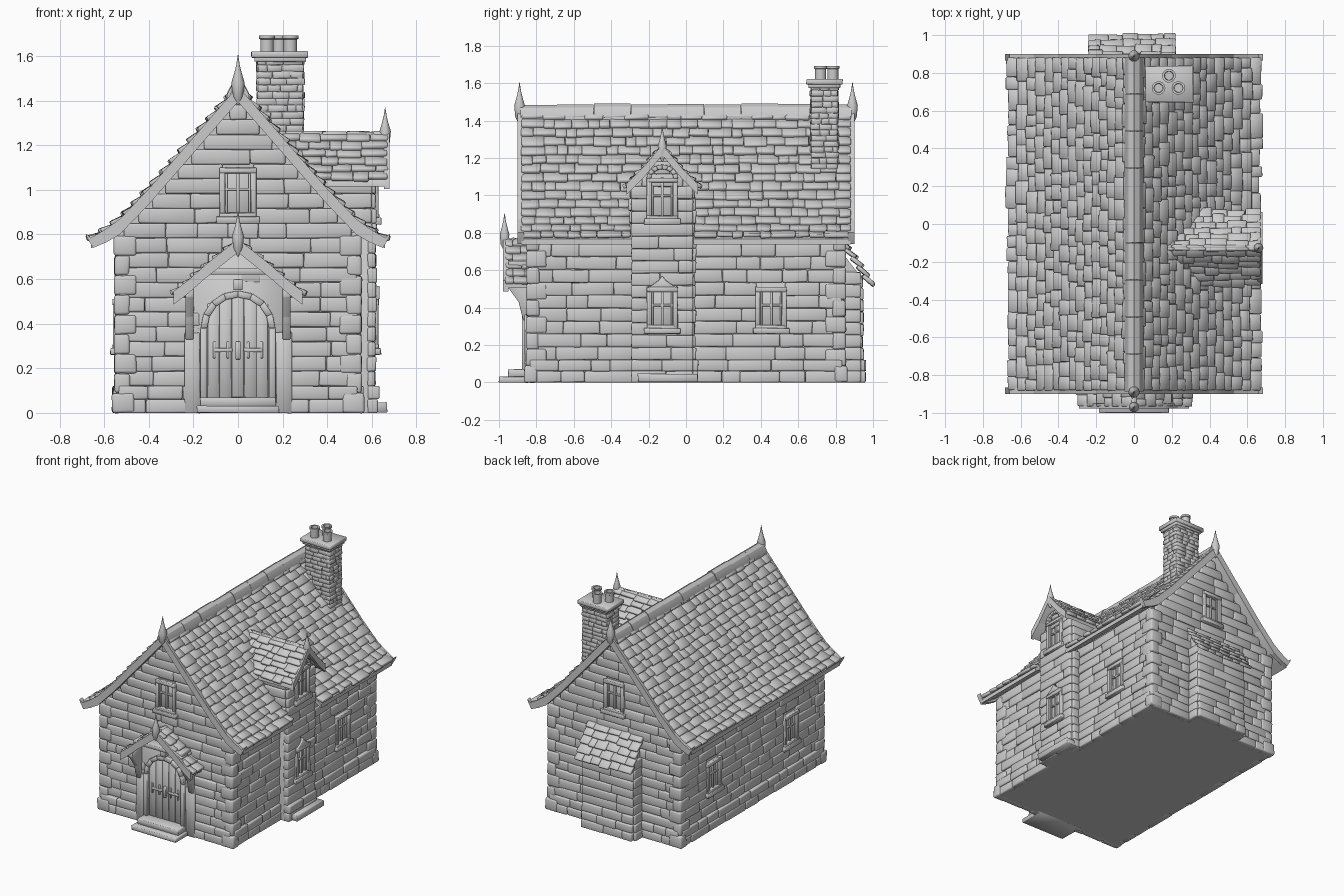
import bpy, bmesh, math, random
from mathutils import Vector, Matrix

random.seed(4)
if "Cube" in bpy.data.objects:
    bpy.data.objects.remove(bpy.data.objects["Cube"])

stone = bpy.data.materials.new("pale_grey")
stone.use_nodes = True
stone.diffuse_color = (0.6, 0.6, 0.6, 1)
stone.node_tree.nodes["Principled BSDF"].inputs["Base Color"].default_value = (0.6, 0.6, 0.6, 1)
X, Y, Z = Vector((1, 0, 0)), Vector((0, 1, 0)), Vector((0, 0, 1))
rnd = random.uniform


def frame(origin, u, v=Z):
    """Local axes: u along a surface, v up it, d outwards."""
    m = Matrix((u, v, u.cross(v))).transposed().to_4x4()
    m.translation = origin
    return m


def block(bm, m, u, v, d, j=0.0):
    p = [bm.verts.new(m @ Vector((a + rnd(-j, j), b + rnd(-j, j), c + rnd(-j, j))))
         for c in d for b in v for a in u]
    for f in ((0, 2, 3, 1), (4, 5, 7, 6), (0, 1, 5, 4), (2, 6, 7, 3), (0, 4, 6, 2), (1, 3, 7, 5)):
        bm.faces.new([p[i] for i in f])


def prism(bm, m, pts, d):
    lo, hi = [[bm.verts.new(m @ Vector((a, b, c))) for a, b in pts] for c in d]
    bm.faces.new(lo[::-1])
    bm.faces.new(hi)
    for i in range(len(pts)):
        k = (i + 1) % len(pts)
        bm.faces.new((lo[i], lo[k], hi[k], hi[i]))


def band(bm, m, outer, inner, d):
    for i in range(len(outer) - 1):
        prism(bm, m, (outer[i], outer[i + 1], inner[i + 1], inner[i]), d)


def shift(pts, dz, du=0):
    return [(a + du, b + dz) for a, b in pts]


def mirrored(half):
    return [(-a, b) for a, b in half[:0:-1]] + list(half)


def lathe(bm, at, prof, n=10):
    rings = [[bm.verts.new(Vector(at) + Vector((r * math.cos(k * math.tau / n),
              r * math.sin(k * math.tau / n), z))) for k in range(n)] for r, z in prof]
    for a, b in zip(rings, rings[1:]):
        for k in range(n):
            bm.faces.new((a[k], a[(k + 1) % n], b[(k + 1) % n], b[k]))
    bm.faces.new(rings[0][::-1])
    bm.faces.new(rings[-1])


def clad(bm, m, z0, z1, step, span, length, d, holes=(), j=0.003):
    """Courses of stones over a wall, leaving holes (u0, u1, v0, v1)."""
    rows = max(1, round((z1 - z0) / step))
    h = (z1 - z0) / rows
    for r in range(rows):
        v = z0 + r * h
        parts = [span(v + h * 0.8)]
        for a, b, c, e in holes:
            if c < v + h / 2 < e:
                parts = [q for p in parts for q in ((p[0], min(p[1], a)), (max(p[0], b), p[1]))]
        for a, b in parts:
            while b - a > 0.02:
                w = length * rnd(0.6, 1.5)
                e = b if b - a - w < length * 0.4 else a + w
                block(bm, m, (a, e), (v, v + h), (-0.02, d + rnd(-0.004, 0.004)), j)
                a = e


def shingles(bm, path, u, spans, rows, width):
    lens = [(b - a).length for a, b in zip(path, path[1:])]

    def at(t):
        s = t * sum(lens)
        for k, l in enumerate(lens):
            if s <= l or k == len(lens) - 1:
                return path[k].lerp(path[k + 1], s / l)
            s -= l
    for r in range(rows):
        a, b = at(r / rows), at((r + 1) / rows)
        b = b + u.cross((a - b).normalized()) * 0.018
        m = frame(b, u, (a - b).normalized())
        for lo, hi in spans((a.z + b.z) / 2):
            while hi - lo > 0.01:
                w = width * rnd(0.6, 1.5)
                e = hi if hi - lo - w < width * 0.5 else lo + w
                block(bm, m, (lo, e), (rnd(-0.014, 0.004), (a - b).length + 0.01), (-0.022, 0), 0.003)
                lo = e


def finish(name, bm, bevel=0.0, segs=1):
    bmesh.ops.recalc_face_normals(bm, faces=bm.faces[:])
    if bevel:
        bmesh.ops.bevel(bm, geom=bm.edges[:], offset=bevel, segments=segs,
                        affect='EDGES', profile=0.5, clamp_overlap=True)
    me = bpy.data.meshes.new(name)
    bm.to_mesh(me)
    bm.free()
    me.materials.append(stone)
    ob = bpy.data.objects.new(name, me)
    bpy.context.collection.objects.link(ob)
    bpy.ops.object.select_all(action='DESELECT')
    ob.select_set(True)
    bpy.context.view_layer.objects.active = ob
    bpy.ops.object.shade_smooth_by_angle(angle=math.radians(50))


# Shared outlines: roof slope, dormer and porch slopes
ROOF = [(0, 1.46), (.2, 1.23), (.4, 1.0), (.53, .865), (.6, .815), (.66, .78)]
DORMER = [(0, 1.26), (.1, 1.14), (.19, 1.05)]
PORCH = [(0, .77), (.15, .65), (.23, .58), (.29, .535)]
DY = -.127
WORLD, SIDE = frame((0, 0, 0), X), frame((0, DY, 0), Y)


def roof_x(z):
    for (a, p), (b, q) in zip(ROOF, ROOF[1:]):
        if q <= z <= p:
            return a + (b - a) * (p - z) / (p - q)
    return 0 if z > 1 else .66


def gable(z):
    w = min(.535, roof_x(z + .05)) if z > .75 else .535
    return -w, w


# Solid cores of house, bay and rear annex
bm = bmesh.new()
prism(bm, WORLD, [(-.53, 0)] + mirrored([(0, 1.41), (.2, 1.18), (.4, .95), (.53, .82)]) + [(.53, 0)], (-.83, .83))
prism(bm, SIDE, [(-.16, 0), (.16, 0), (.16, 1.05), (0, 1.22), (-.16, 1.05)], (.3, .6))
prism(bm, frame((0, 0, 0), Y), [(.8, 0), (.93, 0), (.93, .57), (.8, .74)], (-.21, .19))
finish("wall_core", bm)

# Stone courses on every wall, with a thicker plinth
walls = {
    "front": (frame((0, -.83, 0), X), gable, 1.38, [(-.07, .07, .88, 1.09), (-.17, .17, 0, .6)]),
    "back": (frame((0, .83, 0), -X), gable, 1.38, [(-.07, .07, .88, 1.09), (-.19, .21, 0, .6)]),
    "left": (frame((.53, 0, 0), Y), lambda z: (-.835, .835), .81, [(.38, .53, .28, .51), (-.28, .03, 0, .9)]),
    "right": (frame((-.53, 0, 0), -Y), lambda z: (-.835, .835), .81, [(-.53, -.38, .28, .51), (.38, .53, .28, .51)]),
    "bay": (frame((.6, DY, 0), Y), lambda z: (-.165, .165) if z < 1.05 else ((z - 1.21), (1.21 - z)), 1.18,
            [(-.075, .075, .28, .51), (-.075, .075, .88, 1.08)]),
    "bay_front": (frame((0, DY - .16, 0), X), lambda z: (max(.53, roof_x(z)) if z < .8 else roof_x(z), .6), 1.05, []),
    "bay_back": (frame((0, DY + .16, 0), -X), lambda z: (-.6, -(.53 if z < .8 else roof_x(z))), 1.05, []),
    "annex": (frame((0, .93, 0), -X), lambda z: (-.2, .22), .57, []),
    "annex_left": (frame((.19, 0, 0), Y), lambda z: (.83, .935), .59, []),
    "annex_right": (frame((-.21, 0, 0), -Y), lambda z: (-.935, -.83), .59, []),
}
for name, (m, span, top, holes) in walls.items():
    bm = bmesh.new()
    clad(bm, m, .12, top, .067, span, .19, .018, holes)
    finish(name + "_wall_stones", bm, .008, 2)
    bm = bmesh.new()
    clad(bm, m, 0, .12, .06, span, .16, .03, [h for h in holes if h[2] == 0], .002)
    finish(name + "_plinth_stones", bm, .008, 2)

# Corner stones, alternating long and short
bm = bmesh.new()
for sx in (-1, 1):
    for sy in (-1, 1):
        for k in range(9):
            lx, ly = ((.1, .07), (.07, .11))[k % 2]
            out = .565 if k == 0 else .555
            h = .088
            block(bm, WORLD, (sx * (out - lx), sx * out), (k * h, k * h + h),
                  (sy * (out + .3 - ly), sy * (out + .3)), .003)
finish("corner_stones", bm, .012, 2)

# Main roof deck, open where the bay rises through the eaves
bm = bmesh.new()
low = shift(ROOF, -.012)
top_part = mirrored(low[:4])
band(bm, WORLD, top_part, shift(top_part, -.05), (-.88, .88))
for s, d in ((-1, (-.88, .88)), (1, (-.88, -.04)), (1, (.29, .88))):
    eave = [(s * a, b) for a, b in low[3:]]
    band(bm, WORLD, eave, shift(eave, -.03), d)
finish("roof_deck", bm)

# Shingles on main roof, dormer, porch and annex
bm = bmesh.new()
for s in (-1, 1):
    shingles(bm, [Vector((s * a, 0, b)) for a, b in ROOF], Y * s,
             lambda z: [(-.88, -.295), (.045, .88)] if s > 0 and z < 1.03 else [(-.88, .88)], 15, .09)
finish("roof_shingles", bm, .004)
bm = bmesh.new()
for s in (-1, 1):
    shingles(bm, [Vector((0, DY + s * a, b)) for a, b in DORMER], X * -s,
             lambda z: [sorted((-s * (roof_x(z) - .05), -s * .67))], 6, .08)
finish("dormer_shingles", bm, .004)
bm = bmesh.new()
for s in (-1, 1):
    shingles(bm, [Vector((s * a, 0, b)) for a, b in PORCH], Y * s,
             lambda z: [sorted((-.965 * s, -.83 * s))], 6, .06)
finish("porch_shingles", bm, .004)
bm = bmesh.new()
shingles(bm, [Vector((0, a, b)) for a, b in ((.83, .76), (.92, .64), (.99, .525))], -X, lambda z: [(-.22, .24)], 5, .08)
finish("annex_shingles", bm, .004)

# Ridge tiles
bm = bmesh.new()
cap = mirrored([(0, 1.488), (.028, 1.472), (.05, 1.43)])
for k in range(9):
    p = shift(cap, rnd(-.004, .004))
    band(bm, WORLD, p, shift(p, -.03), (-.885 + k * .197, -.69 + k * .197))
finish("ridge_tiles", bm)

# Bargeboards with upturned tips, and small roof decks
bm = bmesh.new()
verge = mirrored(shift(ROOF, .005) + [(.683, .805)])
under = mirrored([(a, b - .065) for a, b in ROOF[:4]] + [(.59, .765), (.65, .74), (.678, .787)])
for d in ((.865, .9), (-.9, -.865)):
    band(bm, WORLD, verge, under, d)
p = mirrored(PORCH)
band(bm, WORLD, shift(p, -.005), shift(p, -.03), (.82, .955))
band(bm, WORLD, shift(p, .01), shift(p, -.05), (.95, .978))
p = mirrored(DORMER)
band(bm, SIDE, shift(p, -.01), shift(p, -.035), (.22, .66))
band(bm, SIDE, shift(p, .012), shift(p, -.045), (.655, .68))
finish("bargeboards", bm)

# Finials
bm = bmesh.new()
for at, s in (((0, -.89, 1.5), 1), ((0, .89, 1.5), 1), ((0, -.97, .81), .9), ((.66, DY, 1.28), .85)):
    lathe(bm, at, [(r * s, z * s) for r, z in ((.004, -.12), (.024, -.08), (.03, -.02), (.018, .02), (.008, .06), (.001, .105))])
finish("finials", bm)

# Windows: pane, surround, glazing bars and sill
bm = bmesh.new()
spots = [("front", 0, .985), ("back", 0, .985), ("left", .455, .395), ("right", .455, .395),
         ("right", -.455, .395), ("bay", 0, .395), ("bay", 0, .98)]
for wall, u, v in spots:
    m = walls[wall][0] @ Matrix.Translation((u, v, 0))
    w, h, t = .083, .115, .026
    block(bm, m, (-w, w), (-h, h), (-.02, .004))
    for s in (-1, 1):
        block(bm, m, (s * w, s * (w - t)), (-h, h), (-.01, .03), .002)
        block(bm, m, (-w, w), (s * h, s * (h - t)), (-.01, .032), .002)
        block(bm, m, (s * .057, s * .047), (-h, h), (-.01, .016))
    block(bm, m, (-.007, .007), (-h, h), (-.01, .018))
    block(bm, m, (-w, w), (.012, .024), (-.01, .016))
    block(bm, m, (-w - .014, w + .014), (-h - .02, -h + .01), (-.01, .042), .002)
prism(bm, SIDE, [(-.07, .51), (.07, .51), (.02, .545), (0, .57), (-.02, .545)], (.6, .635))
arc = [(math.cos(k * math.pi / 8), math.sin(k * math.pi / 8)) for k in range(9)]
band(bm, SIDE, [(a * .085, 1.09 + b * .075) for a, b in arc], [(a * .06, 1.09 + b * .05) for a, b in arc], (.6, .635))
finish("windows", bm, .002)

# Porch: backing, arched surround, planked door, straps, brackets, steps
bm = bmesh.new()
prism(bm, WORLD, [(-.2, 0), (.2, 0), (.2, .58), (0, .73), (-.2, .58)], (.8, .852))


def arch(r):
    return [(r, .05)] + [(a * r, .38 + b * r) for a, b in arc] + [(-r, .05)]


band(bm, WORLD, arch(.168), arch(.138), (.84, .878))
block(bm, WORLD, (-.2, .2), (.62, .65), (.84, .95))
block(bm, WORLD, (-.02, .02), (.55, .6), (.84, .89))
for k in range(5):
    a = -.136 + k * .0545
    top = .38 + math.sqrt(.138 ** 2 - (min(abs(a), abs(a + .053)) if k != 2 else 0) ** 2)
    prism(bm, WORLD, [(a, .06), (a + .052, .06), (a + .052, top), (a, top)], (.84, .858))
for s in (-1, 1):
    block(bm, WORLD, (s * .025, s * .11), (.272, .29), (.85, .868))
    for x in (.04, .1):
        block(bm, WORLD, (s * x, s * (x + .012)), (.245, .32), (.85, .866))
    block(bm, WORLD, (s * .17, s * .24), (0, .36), (.83, .862), .003)
    prism(bm, frame((0, 0, 0), Y), [(-.84, .33), (-.87, .33), (-.895, .43), (-.96, .52), (-.96, .56), (-.84, .56)],
          (s * .2, s * .235))
block(bm, WORLD, (-.012, .012), (.24, .32), (.85, .872))
block(bm, WORLD, (-.185, .185), (0, .032), (.8, 1.0), .002)
block(bm, WORLD, (-.17, .17), (.03, .07), (.8, .95), .002)
block(bm, SIDE, (-.13, .19), (0, .045), (.55, .67), .003)
finish("porch_and_steps", bm, .003)

# Brick chimney with cap and three pots
bm = bmesh.new()
block(bm, WORLD, (.09, .29), (1, 1.6), (-.81, -.67))
for o, u, w in (((.19, .675, 0), X, .1), ((.19, .805, 0), -X, .1), ((.285, .74, 0), Y, .07), ((.095, .74, 0), -Y, .07)):
    clad(bm, frame(o, u), 1.05, 1.59, .03, lambda z: (-w, w), .06, .01, (), .002)
block(bm, WORLD, (.075, .305), (1.575, 1.6), (-.825, -.655), .002)
block(bm, WORLD, (.06, .315), (1.592, 1.622), (-.837, -.643), .002)
finish("chimney", bm, .003)
bm = bmesh.new()
for x, y in ((.13, .72), (.185, .785), (.235, .72)):
    lathe(bm, (x, y, 1.61), [(.03, 0), (.03, .065), (.036, .068), (.036, .082), (.024, .082), (.022, .02)], 14)
finish("chimney_pots", bm)
